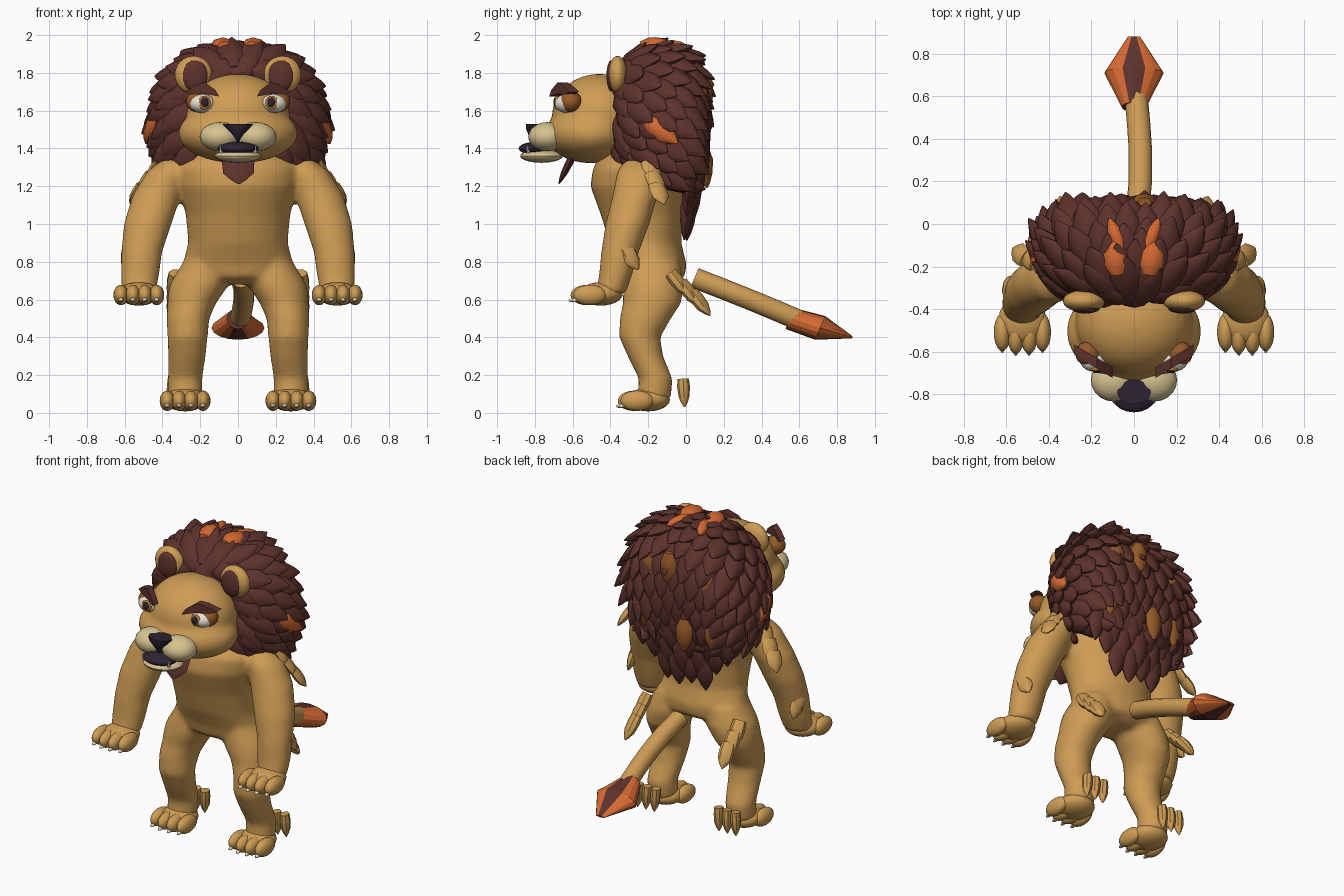
import bpy, bmesh, math, random
from mathutils import Vector, Matrix

random.seed(4)
if "Cube" in bpy.data.objects:
    bpy.data.objects.remove(bpy.data.objects["Cube"])


def material(name, r, g, b):
    m = bpy.data.materials.new(name)
    m.use_nodes = True
    m.diffuse_color = (r, g, b, 1)
    bsdf = m.node_tree.nodes["Principled BSDF"]
    bsdf.inputs["Base Color"].default_value = (r, g, b, 1)
    bsdf.inputs["Roughness"].default_value = 0.9
    return m


TAN = material("tan fur", 0.62, 0.335, 0.09)
DARK = material("dark brown mane", 0.11, 0.032, 0.025)
ORANGE = material("orange", 0.66, 0.14, 0.032)
BROWN = material("mid brown", 0.30, 0.10, 0.021)
CREAM = material("cream", 0.68, 0.55, 0.28)
BLACK = material("purple black", 0.026, 0.017, 0.032)
WHITE = material("white", 0.83, 0.79, 0.68)
AMBER = material("amber", 0.50, 0.19, 0.03)
X, Y, Z = Vector((1, 0, 0)), Vector((0, 1, 0)), Vector((0, 0, 1))


def finish(name, bm, *mats, angle=40):
    bmesh.ops.recalc_face_normals(bm, faces=bm.faces)
    me = bpy.data.meshes.new(name)
    bm.to_mesh(me)
    bm.free()
    me.shade_smooth()
    me.set_sharp_from_angle(angle=math.radians(angle))
    for m in mats:
        me.materials.append(m)
    ob = bpy.data.objects.new(name, me)
    bpy.context.collection.objects.link(ob)
    return ob


def loft(bm, sections, u=X, v=Y, n=16, mat=0):
    """Skin elliptical rings (centre, ru, rv) lying in the u-v plane."""
    rings = []
    for c, ru, rv in sections:
        rings.append([bm.verts.new(Vector(c) + u * ru * math.cos(a) + v * rv * math.sin(a))
                      for a in (2 * math.pi * k / n for k in range(n))])
    faces = [bm.faces.new(rings[0]), bm.faces.new(rings[-1])]
    for a, b in zip(rings, rings[1:]):
        for k in range(n):
            j = (k + 1) % n
            faces.append(bm.faces.new((a[k], a[j], b[j], b[k])))
    for f in faces:
        f.material_index = mat


def ball(bm, c, r, seg=20):
    m = Matrix.Translation(c) @ Matrix.Diagonal((*r, 1))
    bmesh.ops.create_uvsphere(bm, u_segments=seg, v_segments=seg // 2 + 2, radius=1, matrix=m)


def balls(name, mat, items, mirrored=True):
    bm = bmesh.new()
    for (x, y, z), r in items:
        for s in ((1, -1) if mirrored else (1,)):
            ball(bm, (s * x, y, z), r)
    return finish(name, bm, mat)


def leaf(bm, base, direction, normal, length, width, thick, mat=0, root=.55):
    """Pointed, bulging lock of hair."""
    d = Vector(direction).normalized()
    side = d.cross(Vector(normal)).normalized()
    n = side.cross(d)
    shape = ((0, root, root), (.28, 1, 1), (.62, .95, .85), (.85, .5, .5), (1, .08, .1))
    loft(bm, [(Vector(base) + d * length * t, width * w / 2, thick * h / 2) for t, w, h in shape],
         side, n, 8, mat)


def prism(bm, outline, y0, y1, s=1, slant=0):
    """Extrude an x-z outline from y0 to y1, optionally swept back with x."""
    a, b = [[bm.verts.new((s * x, y + slant * x, z)) for x, z in outline] for y in (y0, y1)]
    bm.faces.new(a)
    bm.faces.new(b)
    for k in range(len(a)):
        j = (k + 1) % len(a)
        bm.faces.new((a[k], a[j], b[j], b[k]))


def fuse(ob, voxel, rounds):
    m = ob.modifiers.new("Fuse", "REMESH")
    m.mode, m.voxel_size, m.use_smooth_shade = "VOXEL", voxel, True
    m = ob.modifiers.new("Soften", "SMOOTH")
    m.factor, m.iterations = 0.5, rounds


# Body: torso, arms and legs fused together
torso = [(-.17, .68, .14, .10), (-.17, .72, .28, .165), (-.175, .79, .293, .178),
         (-.215, .9, .264, .19), (-.235, 1.05, .277, .217), (-.26, 1.2, .32, .247),
         (-.27, 1.3, .33, .222), (-.28, 1.38, .24, .16)]
leg = [(.18, -.175, .8, .11, .14), (.2, -.172, .69, .158, .16), (.222, -.175, .64, .148, .16),
       (.245, -.18, .58, .13, .155), (.265, -.215, .5, .114, .137), (.267, -.245, .4, .107, .109),
       (.27, -.215, .3, .1, .095), (.28, -.16, .18, .092, .09), (.28, -.17, .07, .09, .09)]
arm = [(.34, -.25, 1.34, .06, .07), (.37, -.25, 1.28, .11, .115), (.43, -.27, 1.15, .13, .12),
       (.478, -.31, 1.0, .127, .117), (.51, -.35, .85, .109, .1), (.52, -.375, .72, .102, .087),
       (.525, -.4, .63, .09, .08)]
bm = bmesh.new()
loft(bm, [((0, y, z), a, b) for y, z, a, b in torso], n=32)
for s in (1, -1):
    for limb in (leg, arm):
        loft(bm, [((s * x, y, z), a, b) for x, y, z, a, b in limb], n=24)
fuse(finish("body", bm, TAN), 0.016, 10)

# Paws: pad, four toes and claws
for name, (px, py, pz) in (("foot", (.28, -.2, .07)), ("hand", (.525, -.45, .63))):
    parts, claws = [((px, py, pz), (.112, .115, .062))], bmesh.new()
    for k in (-1.5, -.5, .5, 1.5):
        y = py - .08 + .014 * abs(k)
        parts.append(((px + k * .063, y, pz - .006), (.04, .088, .054)))
        for s in (1, -1):
            loft(claws, [((s * (px + k * .063), y - .07 - t, pz - .03 - t * .2), r, r)
                         for t, r in ((0, .013), (.015, .011), (.028, .002))], X, Z, 8)
    balls(name + "_paws", TAN, parts)
    finish(name + "_claws", claws, WHITE)

# Fur tufts on shoulders, elbows, hips and heels
bm = bmesh.new()
for s in (1, -1):
    def tuft(x, y, z, d, n, length, width, thick):
        leaf(bm, (s * x, y, z), (s * d[0], d[1], d[2]), (s * n[0], n[1], n[2]), length, width,
             thick, root=.9)
    for i in range(3):
        tuft(.42 + .045 * i, -.2 + .02 * i, 1.33 - .06 * i, (.4, .3, -.7), (1, .5, .3), .13, .1, .05)
        tuft(.33, -.08 + .055 * i, .74 - .05 * i, (.1, .55, -.7), (.6, 1, .3), .16, .09, .07)
        tuft(.225 + .06 * i, -.015, .18, (.05, .05, -1), (0, 1, 0), .15, .06, .068)
    tuft(.585, -.325, .875, (.05, .5, -.8), (1, .6, 0), .14, .09, .06)
finish("fur_tufts", bm, TAN)

# Head, ears and muzzle
bm = bmesh.new()
ball(bm, (0, -.46, 1.575), (.275, .25, .22), 32)
ball(bm, (0, -.505, 1.48), (.318, .24, .158), 32)
fuse(finish("head", bm, TAN), 0.016, 8)
balls("ears", TAN, [((.235, -.362, 1.79), (.1, .052, .1))])
balls("inner_ears", DARK, [((.228, -.396, 1.785), (.068, .025, .082))])
balls("muzzle", CREAM, [((.095, -.735, 1.462), (.108, .1, .077))])
balls("chin", CREAM, [((0, -.765, 1.36), (.125, .113, .036))], False)
balls("mouth", BLACK, [((0, -.80, 1.4), (.108, .086, .034))], False)
bm = bmesh.new()
loft(bm, [((0, -.79, 1.53), .08, .06), ((0, -.795, 1.505), .066, .055),
          ((0, -.80, 1.47), .028, .035), ((0, -.80, 1.445), .007, .02),
          ((0, -.79, 1.41), .006, .012)], n=10)
finish("nose", bm, BLACK)
bm = bmesh.new()
for s in (1, -1):
    loft(bm, [((s * .09, -.835, 1.375), .011, .011), ((s * .093, -.84, 1.42), .002, .002)], n=8)
finish("fangs", bm, WHITE)
bm = bmesh.new()
leaf(bm, (0, -.60, 1.36), (0.03, -.5, -1), (0, -1, .5), .165, .17, .04, root=1)
finish("chin_beard", bm, DARK)

# Eyes and brows
balls("eyelids", BROWN, [((.214, -.61, 1.648), (.062, .058, .056))])
balls("eyeballs", WHITE, [((.19, -.634, 1.638), (.067, .06, .05))])
balls("irises", AMBER, [((.178, -.683, 1.642), (.034, .014, .037))])
balls("pupils", BLACK, [((.176, -.693, 1.645), (.02, .009, .026))])
bm = bmesh.new()
for s in (1, -1):
    prism(bm, [(.1, 1.675), (.12, 1.71), (.175, 1.75), (.215, 1.738), (.28, 1.70), (.25, 1.688),
               (.17, 1.688)], -.785, -.735, s, .6)
finish("brows", bm, DARK)

# Mane: rounded core covered with overlapping locks
CENTRE, RADII, P = Vector((0, -.165, 1.53)), Vector((.385, .235, .37)), 2.5


def on_mane(d):
    """Point and normal on the core, which narrows towards the face and crown."""
    k = sum(abs(c) ** P for c in d) ** (-1 / P)
    p = Vector([c * k * r for c, r in zip(d, RADII)])
    n = Vector([math.copysign(abs(c / r) ** (P - 1), c) / r for c, r in zip(p, RADII)])
    p += CENTRE
    p.x *= (1.06 + .45 * p.y) * (1 - .45 * max(0, p.z - 1.6))
    return p, n.normalized()


bm = bmesh.new()
ball(bm, (0, 0, 0), (1, 1, 1), 32)
for v in bm.verts:
    v.co = on_mane(v.co)[0]
finish("mane_core", bm, DARK)

bm = bmesh.new()
count = 205
for i in range(count):
    h = 1 - 2 * (i + .5) / count
    a = i * math.pi * (3 - math.sqrt(5))
    w = math.sqrt(1 - h * h)
    p, n = on_mane(Vector((w * math.cos(a), w * math.sin(a), h)))
    if p.y < -.385 or p.z < 1.22 or n.z < -.75 or n.y < -.9:
        continue
    flow = Vector((.25 * n.x, .9, -.6))
    flow = (flow - n * flow.dot(n)).normalized()
    lift = .15 + .42 * abs(n.x) + .1 * max(n.z, 0) + .3 * min(n.y, 0)
    leaf(bm, p - flow * .07, flow + n * lift, n, random.uniform(.21, .26), .135, .08)
# Hanging locks at the nape
for row in range(3):
    reach = .29 - .08 * row
    for k in range(6 - row):
        x = reach * (2 * k / (5 - row) - 1)
        leaf(bm, (x, .075 - .02 * row - abs(x) * .15, 1.35 - .095 * row), (x * .2, -.1, -1), Y,
             random.uniform(.21, .25), .13, .075)
leaf(bm, (.02, .0, 1.08), (0, .1, -1), Y, .1, .05, .04, 1)
# Bright locks at the sides and crown
for s in (1, -1):
    leaf(bm, (s * .425, -.22, 1.56), (s * .28, .8, -.6), (s, -.3, .2), .23, .115, .09, 1)
    leaf(bm, (s * .075, -.24, 1.945), (s * .1, .9, .06), (0, 0, 1), .17, .115, .08, 1)
    leaf(bm, (s * .06, -.12, 1.945), (s * .35, .9, -.1), Z, .16, .07, .07, 1)
# Lighter brown locks down the back
for x, z in ((.2, 1.76), (-.22, 1.7), (.24, 1.47), (-.06, 1.4), (-.24, 1.43), (.05, 1.8)):
    leaf(bm, (x, .112 - .2 * abs(x), z), (x * .1, .05, -1), (x, 1, 0), .21, .115, .08, 2)
finish("mane_locks", bm, DARK, ORANGE, BROWN, angle=50)

# Tail and striped tail tuft
along = Vector((0, 1, -.42)).normalized()
across = X.cross(along)
bm = bmesh.new()
path = [(.015, .045, .715), (.03, .2, .655), (.03, .35, .595), (.022, .47, .545), (.01, .6, .49)]
loft(bm, [(p, .055, .055) for p in path], X, across, 16)
finish("tail", bm, TAN)
bm = bmesh.new()
loft(bm, [((0, .55, .50), .058, .06), ((0, .71, .45), .14, .068), ((0, .88, .40), .03, .006)],
     X, across, 16)
for f in bm.faces:
    f.material_index = 1 if abs(f.calc_center_median().x) < .03 else 0
finish("tail_tuft", bm, ORANGE, DARK, angle=20)
